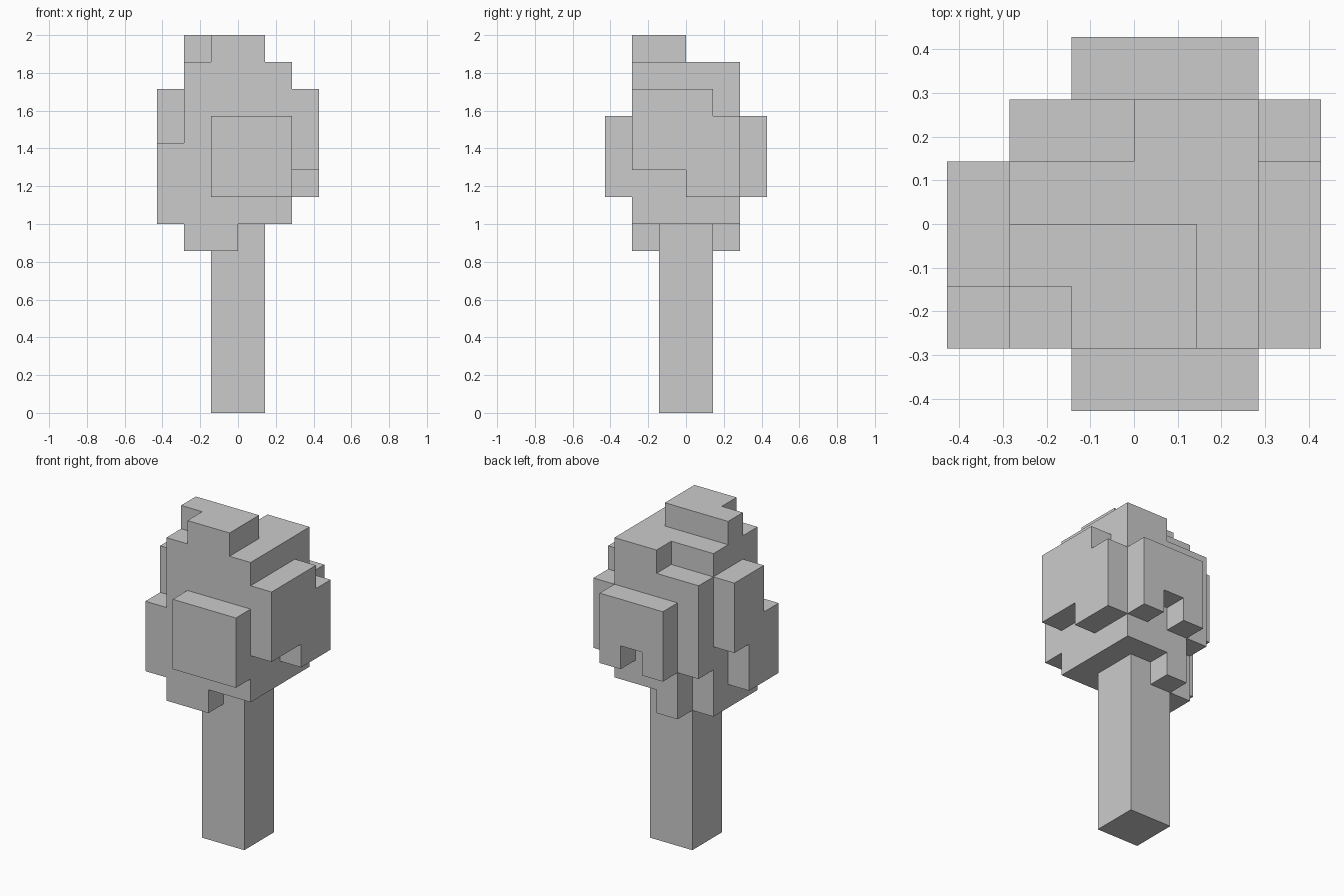
import bpy, bmesh, math
from itertools import product

if "Cube" in bpy.data.objects:
    bpy.data.objects.remove(bpy.data.objects["Cube"])

U = 2 / 14  # one block


def block(x0, x1, y0, y1, z0, z1):
    """Set of grid cells filling a box given in block units."""
    return set(product(range(x0, x1), range(y0, y1), range(z0, z1)))


def build(name, cells, solid):
    """Skin the cells, leaving out faces hidden inside the whole solid."""
    bm = bmesh.new()
    for c in cells:
        for a, s in product(range(3), (0, 1)):
            n = list(c)
            n[a] += 1 if s else -1
            if tuple(n) in solid:
                continue
            quad = []
            for i, j in ((0, 0), (1, 0), (1, 1), (0, 1)):
                p = list(c)
                p[a] += s
                p[(a + 1) % 3] += i
                p[(a + 2) % 3] += j
                quad.append(bm.verts.new([k * U for k in p]))
            bm.faces.new(quad if s else quad[::-1])
    bmesh.ops.remove_doubles(bm, verts=bm.verts[:], dist=1e-4)
    bmesh.ops.dissolve_limit(bm, angle_limit=math.radians(1),
                             verts=bm.verts[:], edges=bm.edges[:])
    # Triangulate so faces with notches stay exact
    bmesh.ops.triangulate(bm, faces=bm.faces[:])
    mesh = bpy.data.meshes.new(name)
    bm.to_mesh(mesh)
    bm.free()
    bpy.context.collection.objects.link(bpy.data.objects.new(name, mesh))


# Trunk
trunk = block(-1, 1, -1, 1, 0, 7)

# Main crown with its two missing back-left corners
crown = block(-2, 2, -2, 2, 7, 13)
crown -= block(-2, 0, 1, 2, 12, 13)
crown -= block(-2, -1, 1, 2, 7, 8)

# Top tuft
crown |= block(-2, 1, -2, 0, 13, 14) - block(-2, -1, -2, -1, 13, 14)

# Front and back leaf panels, the back one notched
crown |= block(-1, 2, -3, -2, 8, 11)
crown |= block(-1, 2, 2, 3, 8, 11) - block(0, 1, 2, 3, 8, 9)

# Right leaf panel
crown |= block(2, 3, -2, 1, 9, 12) | block(2, 3, 0, 2, 8, 11)

# Left leaf panel
crown |= block(-3, -2, -2, 0, 7, 10) | block(-3, -2, -1, 1, 9, 12)

# Leaves hanging around the trunk
crown |= block(-2, -1, -2, 1, 6, 7)
crown |= block(-1, 0, -2, -1, 6, 7)
crown |= block(-1, 0, 1, 2, 6, 7)

solid = trunk | crown
build("trunk", trunk, solid)
build("leaf_crown", crown, solid)
